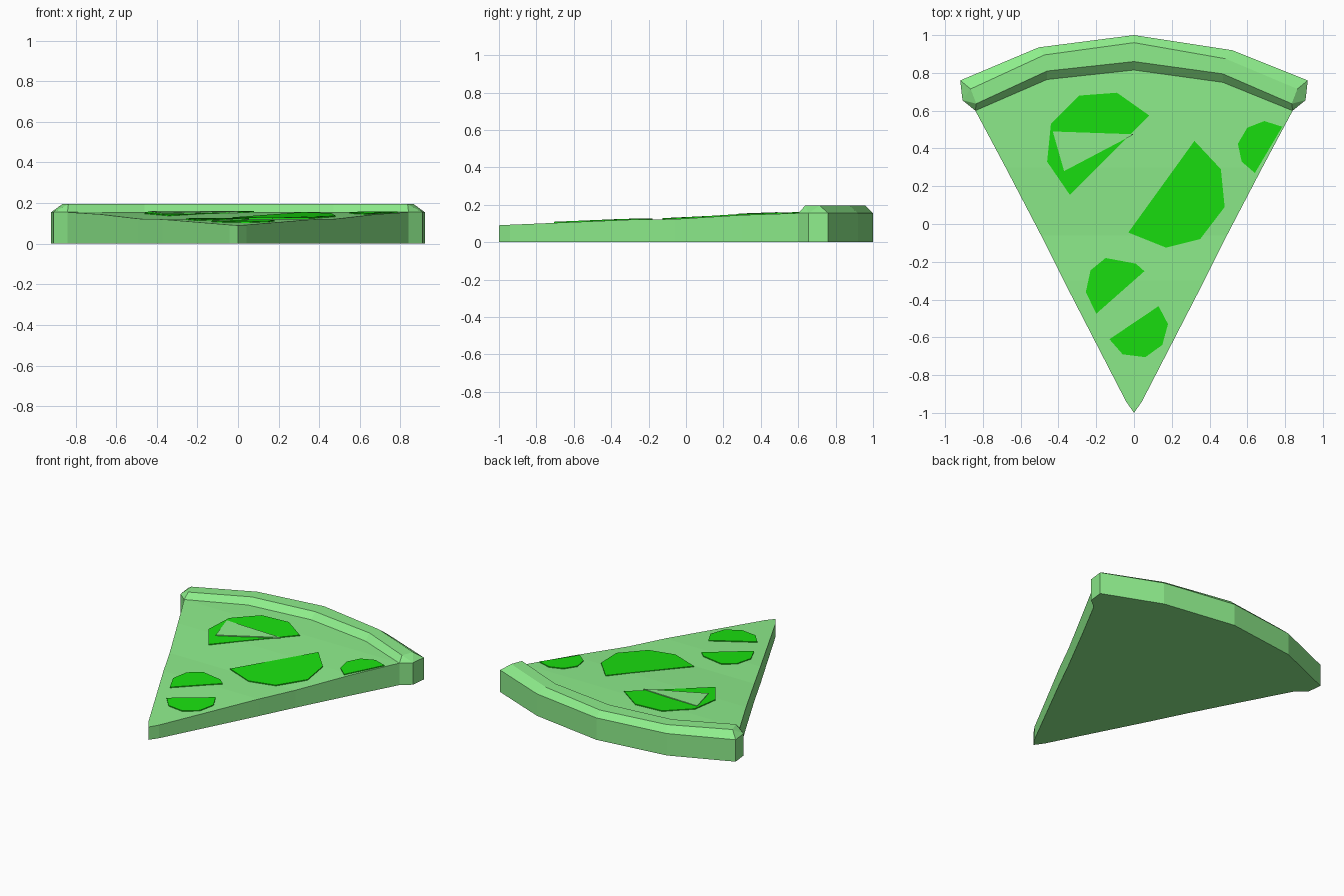
import bpy, bmesh

if "Cube" in bpy.data.objects:
    bpy.data.objects.remove(bpy.data.objects["Cube"])


def material(name, rgb):
    m = bpy.data.materials.new(name)
    m.diffuse_color = (*rgb, 1)
    m.use_nodes = True
    m.node_tree.nodes["Principled BSDF"].inputs["Base Color"].default_value = m.diffuse_color
    return m


CHEESE = material("pale_green", (0.27, 0.85, 0.26))
TOPPING = material("bright_green", (0.01, 0.75, 0.005))


def build(name, faces, mat):
    """Make an object from faces given as point lists, welding shared corners."""
    bm = bmesh.new()
    for f in faces:
        bm.faces.new([bm.verts.new(p) for p in f])
    bmesh.ops.remove_doubles(bm, verts=bm.verts[:], dist=0.0005)
    bmesh.ops.recalc_face_normals(bm, faces=bm.faces[:])
    me = bpy.data.meshes.new(name)
    bm.to_mesh(me)
    bm.free()
    me.materials.append(mat)
    ob = bpy.data.objects.new(name, me)
    bpy.context.collection.objects.link(ob)
    return ob


# Slice rows from tip to crust: y, half width, top height
ROWS = [(-1, 0, .09), (-.94, .042, .093), (-.3, .372, .12),
        (-.06, .492, .123), (.3, .68, .145), (.6, .84, .155)]
LIP, TOP = .155, .195

# Crust arcs, left to right
INNER = [(-.84, .6), (-.46, .765), (0, .815), (.47, .75), (.84, .6)]
RIDGE_IN = [(-.835, .637), (-.46, .81), (0, .86), (.47, .795), (.835, .637)]
RIDGE_OUT = [(-.865, .715), (-.475, .895), (0, .96), (.485, .875), (.865, .715)]
OUTER = [(-.92, .76), (-.505, .935), (0, 1), (.52, .92), (.92, .76)]


def at(points, z):
    return [(x, y, z) for x, y in points]


def height(y):
    """Height of the cheese at y."""
    for (y0, _, z0), (y1, _, z1) in zip(ROWS, ROWS[1:]):
        if y <= y1:
            return z0 + (z1 - z0) * (y - y0) / (y1 - y0)
    return LIP


# Slice body: sloping cheese, side walls and flat underside
faces = []
for (y0, w0, z0), (y1, w1, z1) in zip(ROWS, ROWS[1:]):
    if w0 == 0:
        faces.append([(0, y0, z0), (w1, y1, z1), (-w1, y1, z1)])
    else:
        faces.append([(-w0, y0, z0), (w0, y0, z0), (w1, y1, z1), (-w1, y1, z1)])
    for s in (-1, 1):
        faces.append([(s * w0, y0, 0), (s * w1, y1, 0), (s * w1, y1, z1), (s * w0, y0, z0)])
faces.append(at(INNER, LIP))
left = [(-w, y) for y, w, _ in ROWS]
right = [(w, y) for y, w, _ in ROWS[1:-1]]
faces.append(at(left[::-1] + right + INNER[::-1][:-1], 0))
build("slice_body", faces, CHEESE)

# Crust: bevelled rim lofted along the arcs
loft = [at(INNER, LIP), at(RIDGE_IN, TOP), at(RIDGE_OUT, TOP),
        at(OUTER, LIP), at(OUTER, 0), at(INNER, 0)]
faces = []
for a, b in zip(loft, loft[1:]):
    for i in range(len(a) - 1):
        faces.append([a[i], a[i + 1], b[i + 1], b[i]])
# Crust ends, each with one extra corner
for i, (x, y) in ((0, (-.908, .655)), (-1, (.908, .655))):
    lip, ridge_in, ridge_out, outer, outer0, lip0 = [row[i] for row in loft]
    e, e0 = (x, y, LIP), (x, y, 0)
    faces += [[lip0, e0, e, lip], [e0, outer0, outer, e], [e, outer, ridge_out],
              [lip, e, ridge_in], [e, ridge_out, ridge_in], [lip0, outer0, e0]]
build("crust", faces, CHEESE)


def patch(name, outline, lift, mat):
    """Thin cut-out that follows the cheese."""
    top = [(x, y, height(y) + lift) for x, y in outline]
    low = [(x, y, height(y) - .003) for x, y in outline]
    n = len(top)
    sides = [[low[i], low[(i + 1) % n], top[(i + 1) % n], top[i]] for i in range(n)]
    build(name, [top] + sides, mat)


# Toppings
TOPPINGS = [
    [(-.46, .33), (-.44, .53), (-.29, .68), (-.09, .695), (.08, .575), (-.34, .155)],
    [(-.03, -.045), (.32, .44), (.46, .29), (.48, .09), (.35, -.08), (.17, -.125)],
    [(.55, .425), (.6, .51), (.69, .545), (.785, .515), (.64, .27), (.57, .33)],
    [(-.2, -.475), (.055, -.25), (.01, -.21), (-.15, -.18), (-.23, -.245), (-.255, -.36)],
    [(-.13, -.61), (.13, -.435), (.18, -.53), (.15, -.64), (.06, -.705), (-.06, -.69)],
]
for k, outline in enumerate(TOPPINGS):
    patch(f"topping_{k + 1}", outline, .006, TOPPING)

# Cheese showing through the first topping
patch("cheese_bump", [(-.43, .49), (.0, .475), (-.37, .28)], .009, CHEESE)
